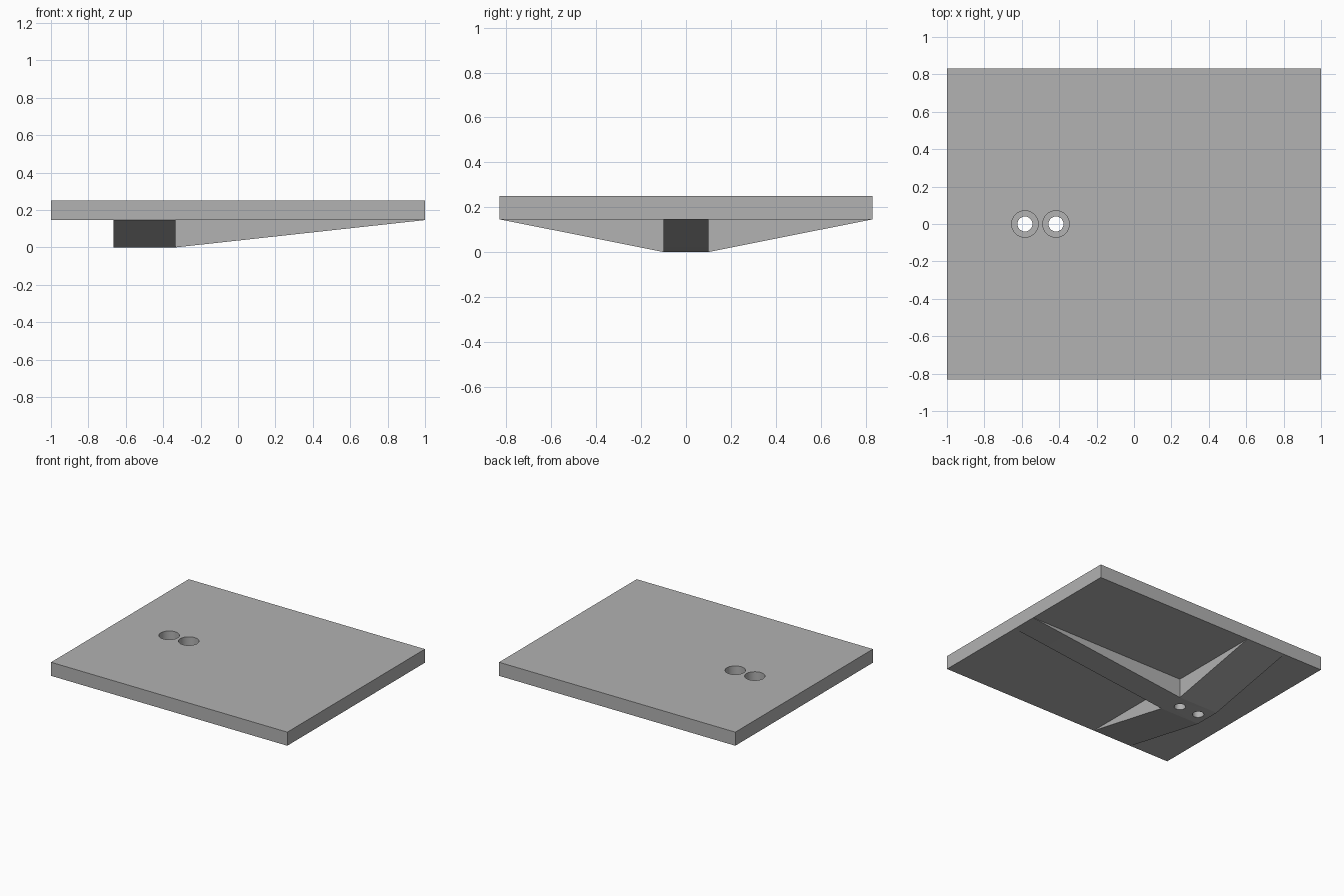
import bpy, bmesh, math
from mathutils import Matrix, Vector

if "Cube" in bpy.data.objects:
    bpy.data.objects.remove(bpy.data.objects["Cube"])

HALF_X, HALF_Y = 1.0, 0.832
TOP, UNDER = 0.25, 0.146           # plate top and underside
BACK, FRONT = -0.666, -0.333       # extent of the cross rib along x
RIB_HALF = 0.1
HOLE_X = (-0.583, -0.417)
BORE_R, HOLE_R = 0.071, 0.04

grey = bpy.data.materials.new("mid grey")
grey.use_nodes = True
colour = (0.445, 0.445, 0.445, 1)
grey.diffuse_color = colour
grey.node_tree.nodes["Principled BSDF"].inputs["Base Color"].default_value = colour


def make_object(name, bm):
    bmesh.ops.recalc_face_normals(bm, faces=bm.faces)
    mesh = bpy.data.meshes.new(name)
    bm.to_mesh(mesh)
    bm.free()
    mesh.materials.append(grey)
    obj = bpy.data.objects.new(name, mesh)
    bpy.context.collection.objects.link(obj)
    return obj


def prism(name, points, depth):
    """Extrude a closed outline along a vector."""
    bm = bmesh.new()
    face = bm.faces.new([bm.verts.new(p) for p in points])
    new = bmesh.ops.extrude_face_region(bm, geom=[face])["geom"]
    verts = [v for v in new if isinstance(v, bmesh.types.BMVert)]
    bmesh.ops.translate(bm, verts=verts, vec=Vector(depth))
    return make_object(name, bm)


def cylinder(name, x, radius, low, high):
    bm = bmesh.new()
    bmesh.ops.create_cone(bm, cap_ends=True, segments=48, radius1=radius, radius2=radius,
                          depth=high - low, matrix=Matrix.Translation((x, 0, (low + high) / 2)))
    return make_object(name, bm)


def combine(target, other, operation):
    """Apply a boolean and discard the second object."""
    mod = target.modifiers.new(operation, 'BOOLEAN')
    mod.operation, mod.object, mod.solver = operation, other, 'EXACT'
    bpy.context.view_layer.objects.active = target
    bpy.ops.object.modifier_apply(modifier=mod.name)
    bpy.data.objects.remove(other)


# Flat plate
plate = prism("mounting_plate",
              [(sx * HALF_X, sy * HALF_Y, UNDER) for sx, sy in ((-1, -1), (1, -1), (1, 1), (-1, 1))],
              (0, 0, TOP - UNDER))

# Rib across the plate, tapering to both side edges
cross_rib = prism("cross_rib",
                  [(BACK, -HALF_Y, UNDER), (BACK, -RIB_HALF, 0),
                   (BACK, RIB_HALF, 0), (BACK, HALF_Y, UNDER)],
                  (FRONT - BACK, 0, 0))

# Rib along the plate, tapering to the far end
long_rib = prism("long_rib",
                 [(FRONT, -RIB_HALF, 0), (HALF_X, -RIB_HALF, UNDER), (FRONT, -RIB_HALF, UNDER)],
                 (0, 2 * RIB_HALF, 0))

for rib in (cross_rib, long_rib):
    combine(plate, rib, 'UNION')

# Two counterbored screw holes
for x in HOLE_X:
    combine(plate, cylinder("through_hole", x, HOLE_R, -0.1, TOP + 0.1), 'DIFFERENCE')
    combine(plate, cylinder("counterbore", x, BORE_R, UNDER, TOP + 0.1), 'DIFFERENCE')

# Smooth the hole walls, keep every corner crisp
bpy.ops.object.select_all(action='DESELECT')
plate.select_set(True)
bpy.context.view_layer.objects.active = plate
bpy.ops.object.shade_smooth_by_angle(angle=math.radians(9))
